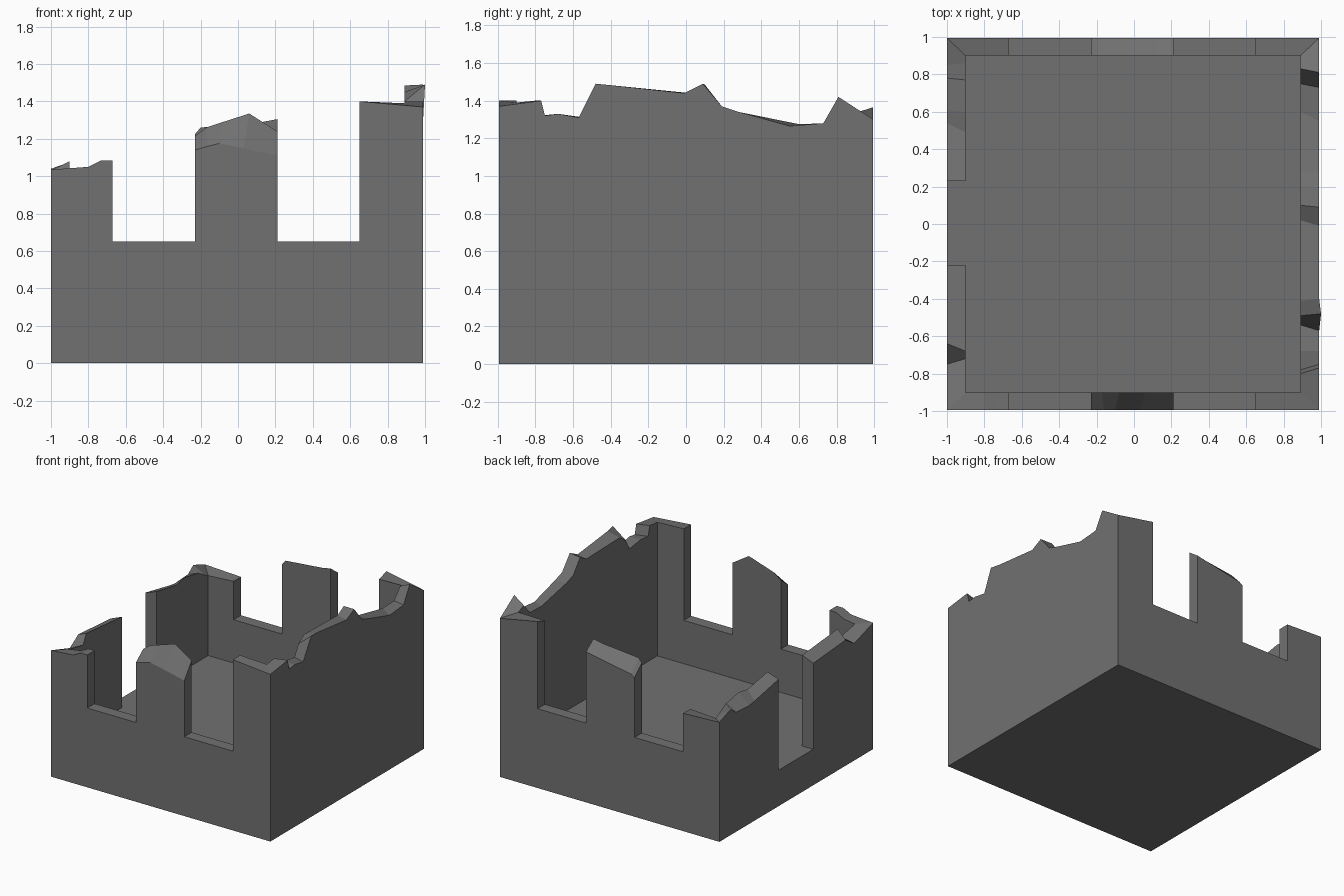
import bpy

if "Cube" in bpy.data.objects:
    bpy.data.objects.remove(bpy.data.objects["Cube"])

FLOOR, SILL = 0.295, 0.65
OUT = dict(x0=-1.0, x1=0.99, y0=-0.995, y1=0.995)
INN = dict(x0=-0.9, x1=0.89, y0=-0.9, y1=0.9)

# Dark stone
stone = bpy.data.materials.new("dark_stone")
stone.diffuse_color = (0.165, 0.165, 0.165, 1)
stone.use_nodes = True
stone.node_tree.nodes["Principled BSDF"].inputs["Base Color"].default_value = stone.diffuse_color

# Broken wall tops, counter-clockwise; each point is
# (outer position, outer height, inner position, inner height).
# Short points (position, height) are the same on both sides.
front = [(-1, 1.035, -0.9, 1.035), (-0.8, 1.05), (-0.73, 1.085), (-0.67, 1.085),
         (-0.67, SILL), (-0.23, SILL),
         (-0.23, 1.14, -0.23, 1.215), (-0.16, 1.16, -0.17, 1.26), (-0.1, 1.175, -0.08, 1.29),
         (0.03, 1.15, 0.06, 1.335), (0.21, 1.11, 0.21, 1.24),
         (0.21, SILL), (0.65, SILL), (0.65, 1.40)]
right = [(-0.995, 1.37, -0.9, 1.39), (-0.77, 1.40, -0.8, 1.40), (-0.75, 1.32, -0.78, 1.32),
         (-0.68, 1.33), (-0.57, 1.31, -0.54, 1.31), (-0.48, 1.49, -0.49, 1.40),
         (-0.4, 1.482, -0.41, 1.45), (-0.01, 1.44, 0.02, 1.44), (0.09, 1.49, 0.1, 1.485),
         (0.19, 1.37), (0.28, 1.34), (0.55, 1.265, 0.6, 1.275),
         (0.73, 1.28, 0.75, 1.28), (0.81, 1.42, 0.83, 1.37)]
back = [(0.99, 1.30, 0.89, 1.34), (0.65, 1.365, 0.65, 1.335),
        (0.65, SILL), (0.21, SILL),
        (0.21, 1.235, 0.21, 1.305), (0.13, 1.22, 0.13, 1.29), (-0.2, 1.16, -0.2, 1.26),
        (-0.23, 1.14, -0.23, 1.225),
        (-0.23, SILL), (-0.67, SILL), (-0.67, 0.965)]
left = [(0.995, 0.98, 0.9, 0.95), (0.85, 1.03, 0.86, 0.97), (0.78, 0.98, 0.77, 1.02),
        (0.61, 0.97, 0.6, 1.05), (0.54, 0.98, 0.49, 1.03), (0.23, 1.04, 0.23, 1.075),
        (0.23, FLOOR), (-0.22, FLOOR),
        (-0.22, 1.0, -0.22, 1.04), (-0.64, 1.03, -0.68, 1.08), (-0.75, 0.96, -0.72, 1.0)]
WALLS = [(front, "y0"), (right, "x1"), (back, "y1"), (left, "x0")]


def place(side, t, z, box):
    return (t, box[side], z) if side[0] == "y" else (box[side], t, z)


def make(name, verts, faces):
    mesh = bpy.data.meshes.new(name)
    mesh.from_pydata(verts, [], faces)
    mesh.update()
    mesh.materials.append(stone)
    ob = bpy.data.objects.new(name, mesh)
    bpy.context.collection.objects.link(ob)
    return ob


# Ring of ruined walls with window gaps and a doorway
outer, inner, starts = [], [], []
for pts, side in WALLS:
    starts.append(len(outer))
    for p in pts:
        to, zo, ti, zi = p if len(p) == 4 else p * 2
        co = place(side, to, zo, OUT)
        if side == "x1" and to == -0.48:
            co = (1.0, to, zo)          # stone leaning slightly outward
        outer.append(co)
        inner.append(place(side, ti, zi, INN))

n = len(outer)
drop = lambda c, z: (c[0], c[1], z)
verts = outer + inner + [drop(c, FLOOR) for c in inner] + [drop(c, 0) for c in outer]
faces = []
for i in range(n):
    j = (i + 1) % n
    faces.append((i, j, n + j, n + i))                      # broken top or jamb
    same = inner[i][:2] == inner[j][:2]
    flat = max(inner[i][2], inner[j][2]) <= FLOOR
    if not same and not flat:
        faces.append((2 * n + j, 2 * n + i, n + i, n + j))  # inside face
for k, s in enumerate(starts):
    e = starts[k + 1] if k < 3 else n
    top = [i % n for i in range(e, s - 1, -1)]
    faces.append([3 * n + s, 3 * n + e % n] + top)          # outside face
make("ruined_walls", verts, faces)


# Floor surface and flat underside
def rect(box, z):
    x0, x1, y0, y1 = box["x0"], box["x1"], box["y0"], box["y1"]
    return [(x0, y0, z), (x1, y0, z), (x1, y1, z), (x0, y1, z)]


make("floor", rect(INN, FLOOR), [(0, 1, 2, 3)])
make("underside", rect(OUT, 0), [(3, 2, 1, 0)])
